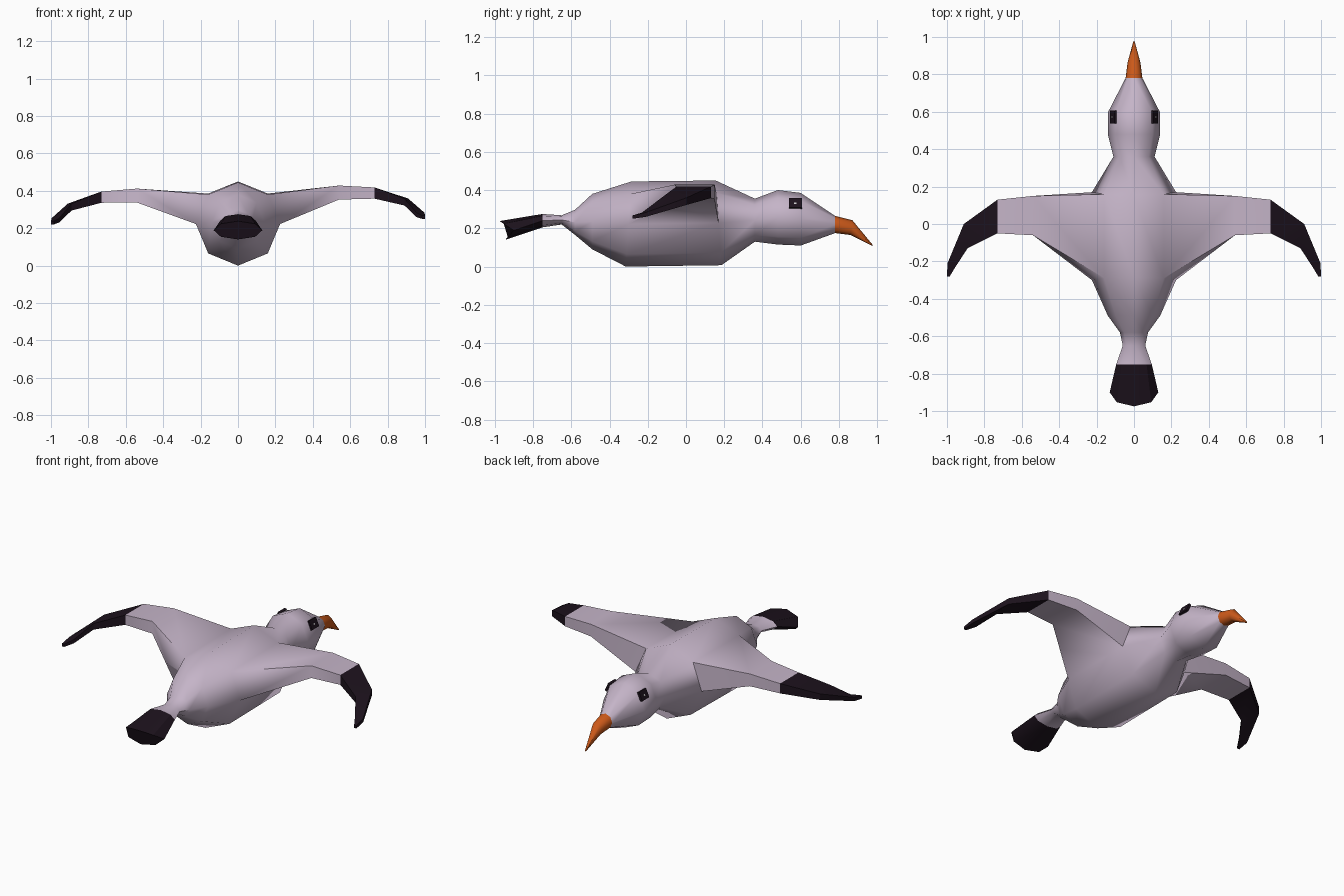
import bpy, bmesh
from math import cos, sin, pi, radians

if "Cube" in bpy.data.objects:
    bpy.data.objects.remove(bpy.data.objects["Cube"])


def paint(name, rgb):
    m = bpy.data.materials.new(name)
    m.diffuse_color = (*rgb, 1)
    m.use_nodes = True
    m.node_tree.nodes["Principled BSDF"].inputs["Base Color"].default_value = m.diffuse_color
    return m


PLUMAGE = paint("plumage", (0.56, 0.46, 0.58))
DARK = paint("dark_feather", (0.012, 0.006, 0.012))
ORANGE = paint("beak_orange", (0.6, 0.1, 0.01))
WHITE = paint("glint", (0.8, 0.8, 0.8))


def ring(y, hw, z0, z1, bulge=0.0, lean=0.0):
    """Octagonal cross-section across the y axis."""
    pts = []
    for k in range(8):
        a = k * pi / 4
        pts.append((hw * cos(a), y - bulge * abs(sin(a)) - lean * sin(a),
                    (z0 + z1) / 2 + (z1 - z0) / 2 * sin(a)))
    return pts


def wing_section(side, lead, trail, top, bottom):
    """Four-cornered wing section: lead and trail are (x, y)."""
    pts = []
    for (x, y), z in ((lead, top), (lead, bottom), (trail, bottom), (trail, top)):
        pts.append((side * x, y, z + 0.015 * side * x))
    return pts


def bridge(bm, a, b, skip=()):
    n = len(a)
    for k in range(n):
        if k not in skip:
            bm.faces.new((a[k], a[(k + 1) % n], b[(k + 1) % n], b[k]))


def add_loop(bm, pts):
    return [bm.verts.new(p) for p in pts]


def finish(bm, name, mat, angle=60):
    bmesh.ops.recalc_face_normals(bm, faces=bm.faces)
    me = bpy.data.meshes.new(name)
    bm.to_mesh(me)
    bm.free()
    me.materials.append(mat)
    ob = bpy.data.objects.new(name, me)
    bpy.context.collection.objects.link(ob)
    bpy.ops.object.select_all(action='DESELECT')
    ob.select_set(True)
    bpy.context.view_layer.objects.active = ob
    bpy.ops.object.shade_smooth_by_angle(angle=radians(angle))
    return ob


def loft(name, sections, mat, angle=60):
    bm = bmesh.new()
    loops = [add_loop(bm, s) for s in sections]
    for a, b in zip(loops, loops[1:]):
        bridge(bm, a, b)
    bm.faces.new(loops[0])
    bm.faces.new(loops[-1])
    return finish(bm, name, mat, angle)


def inner_wing(side):
    return [wing_section(side, (0.54, 0.15), (0.54, -0.06), 0.42, 0.345),
            wing_section(side, (0.73, 0.13), (0.73, -0.05), 0.407, 0.347)]


# Body, neck and head, with the pale inner wings grown from the flanks
tail_joint = ring(-0.75, 0.095, 0.205, 0.275)
beak_joint = ring(0.78, 0.045, 0.175, 0.265)
body_rings = [
    tail_joint,
    ring(-0.65, 0.06, 0.22, 0.268),
    ring(-0.58, 0.075, 0.165, 0.297),
    ring(-0.49, 0.14, 0.09, 0.38),
    ring(-0.30, 0.225, 0.0, 0.445, 0, -0.015),
    ring(0.17, 0.225, 0.007, 0.45, 0, 0.015),
    ring(0.36, 0.11, 0.13, 0.355),
    ring(0.48, 0.14, 0.115, 0.40),
    ring(0.60, 0.138, 0.11, 0.385),
    beak_joint,
]
bm = bmesh.new()
loops = [add_loop(bm, r) for r in body_rings]
for i, (a, b) in enumerate(zip(loops, loops[1:])):
    bridge(bm, a, b, (0, 3) if i == 4 else ())
back, front = loops[4], loops[5]
for side, up, out in ((1, 1, 0), (-1, 3, 4)):
    prev = [front[up], front[out], back[out], back[up]]
    for s in inner_wing(side):
        cur = add_loop(bm, s)
        bridge(bm, prev, cur)
        prev = cur
finish(bm, "body_and_wings", PLUMAGE)

# Dark wing tips
for side, label in ((1, "right"), (-1, "left")):
    loft(label + "_wing_tip", [
        inner_wing(side)[1],
        wing_section(side, (0.91, 0.0), (0.89, -0.13), 0.345, 0.308),
        wing_section(side, (0.997, -0.21), (0.955, -0.23), 0.268, 0.245),
        wing_section(side, (1.0, -0.28), (0.985, -0.28), 0.252, 0.235),
    ], DARK, 30)

# Dark tail fan
loft("tail", [tail_joint, ring(-0.90, 0.13, 0.14, 0.238, 0.06, 0.015)], DARK, 30)

# Hooked beak
loft("beak", [beak_joint,
              ring(0.865, 0.034, 0.165, 0.242, 0, -0.005),
              ring(0.975, 0.004, 0.107, 0.115)], ORANGE)

# Eyes with a tiny glint
for side, label in ((1, "right"), (-1, "left")):
    for name, size, x, mat in (("eye", (0.014, 0.068, 0.055), 0.110, DARK),
                               ("eye_glint", (0.004, 0.012, 0.01), 0.1165, WHITE)):
        bpy.ops.mesh.primitive_cube_add(size=1, location=(side * x, 0.572, 0.33),
                                        rotation=(0, side * radians(-24), 0))
        ob = bpy.context.object
        ob.name = label + "_" + name
        ob.scale = size
        ob.data.materials.append(mat)
